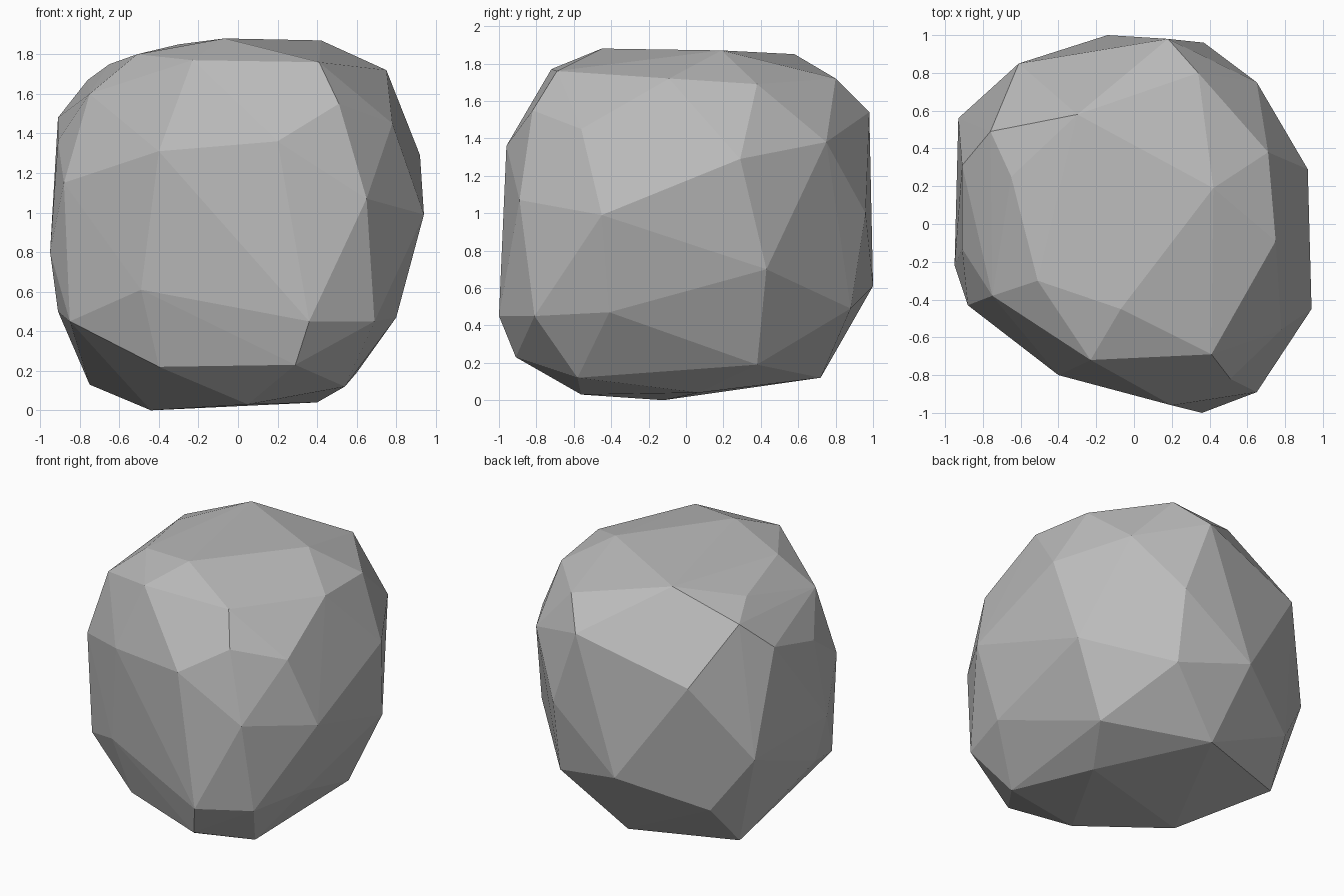
import bpy
import bmesh
from mathutils import Vector

default_cube = bpy.data.objects.get("Cube")
if default_cube:
    bpy.data.objects.remove(default_cube, do_unlink=True)


def make_material(name, color):
    material = bpy.data.materials.new(name)
    material.use_nodes = True
    material.diffuse_color = color
    shader = material.node_tree.nodes["Principled BSDF"]
    shader.inputs["Base Color"].default_value = color
    shader.inputs["Roughness"].default_value = 0.9
    return material


def build_hull(name, sections, material):
    """Stretch a faceted convex skin over the corners of stacked sections."""
    mesh = bpy.data.meshes.new(name)
    bm = bmesh.new()
    for section in sections:
        for corner in section:
            bm.verts.new(Vector(corner))
    bmesh.ops.convex_hull(bm, input=bm.verts[:], use_existing_faces=False)
    # Drop any corner that fell inside the skin
    loose = [v for v in bm.verts if not v.link_faces]
    bmesh.ops.delete(bm, geom=loose, context="VERTS")
    bmesh.ops.recalc_face_normals(bm, faces=bm.faces[:])
    for face in bm.faces:
        face.smooth = False
    bm.to_mesh(mesh)
    bm.free()
    mesh.materials.append(material)
    rock = bpy.data.objects.new(name, mesh)
    bpy.context.collection.objects.link(rock)
    return rock


# Flattened top of the stone
crown = [
    (-.07, -.45, 1.88), (.42, .19, 1.87), (-.3, .58, 1.85), (-.51, -.3, 1.8),
    (-.23, -.72, 1.77), (.41, -.69, 1.76), (-.65, .25, 1.75),
    (.75, -.09, 1.72), (.34, .8, 1.72), (.71, .38, 1.69),
]

# Shoulder where the top rolls over into the sides
shoulder = [
    (-.76, .49, 1.67), (-.75, -.38, 1.6), (.51, -.82, 1.55), (.18, .98, 1.54),
    (-.91, .31, 1.48), (.78, -.56, 1.45), (.65, .75, 1.38), (-.91, -.13, 1.36),
    (.2, -.96, 1.36), (-.4, -.8, 1.31), (-.61, .85, 1.31), (.92, .29, 1.29),
]

# Widest band of the stone
waist = [
    (-.88, -.43, 1.15), (.65, -.89, 1.07), (.37, .96, 1), (.94, -.45, .99),
    (-.95, -.22, .8), (-.93, .56, .78), (.83, .43, .7),
    (-.14, 1, .61), (-.49, -.71, .61),
]

# Lower sides drawing in toward the ground
skirt = [
    (-.91, -.15, .5), (.37, .88, .49), (.8, -.41, .47), (-.85, -.42, .45),
    (.36, -1, .45), (.69, -.81, .45), (-.68, .7, .41),
]

# Narrow underside resting on the ground
base = [
    (.29, -.91, .23), (-.4, -.62, .22), (.6, .38, .19), (-.75, .47, .13),
    (.54, -.58, .12), (-.05, .72, .12), (.4, .07, .04),
    (.05, -.56, .03), (-.44, -.12, 0),
]

stone_grey = make_material("stone grey", (0.5, 0.5, 0.5, 1))
build_hull("rock", [crown, shoulder, waist, skirt, base], stone_grey)
